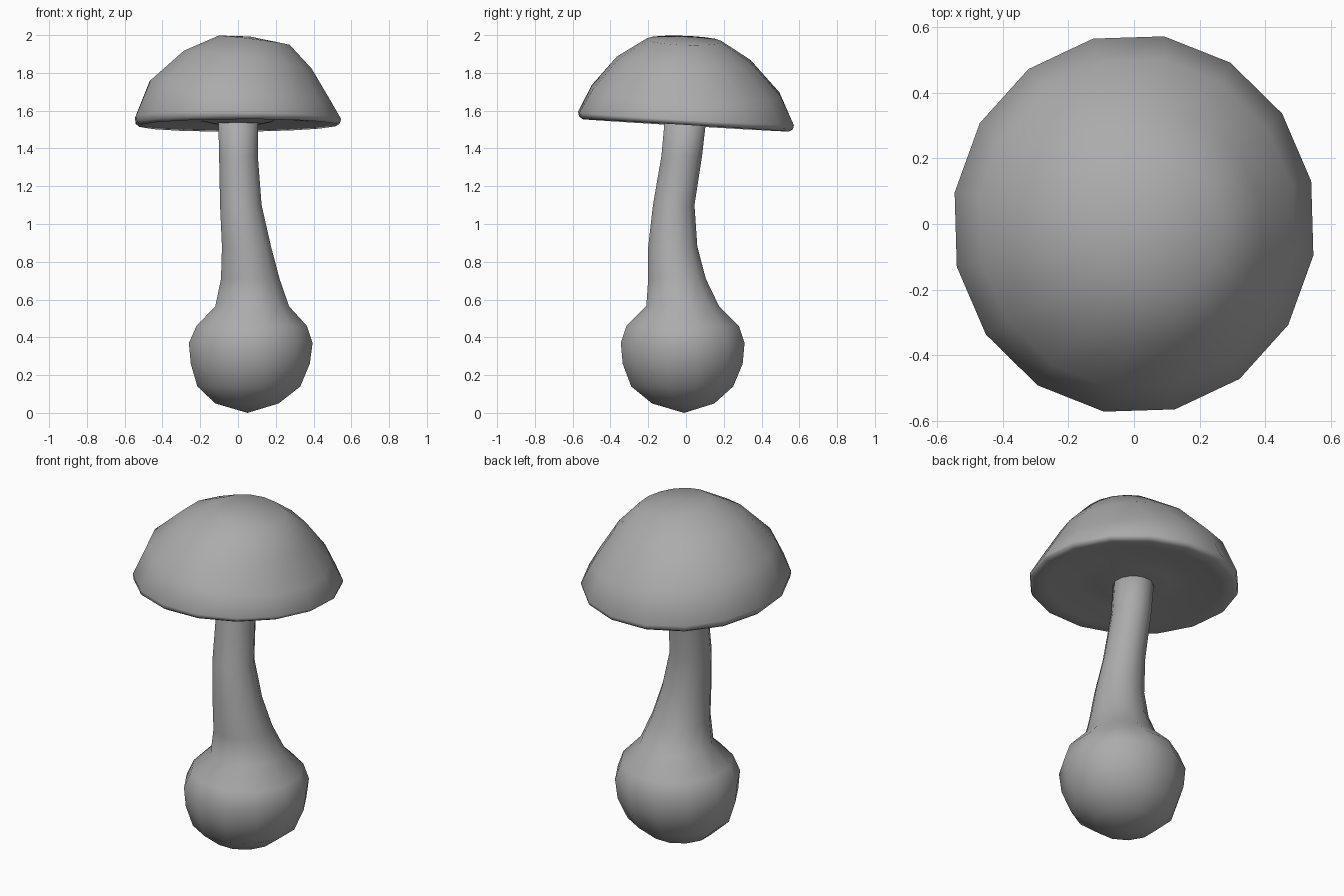
import bpy
import bmesh
from math import sin, cos, pi, radians

cube = bpy.data.objects.get("Cube")
if cube:
    bpy.data.objects.remove(cube, do_unlink=True)

grey = bpy.data.materials.new("mid grey")
grey.use_nodes = True
colour = (0.41, 0.41, 0.41, 1)
grey.diffuse_color = colour
grey.node_tree.nodes["Principled BSDF"].inputs["Base Color"].default_value = colour


def ring(bm, sides, turn, cx, cy, z, rx, ry, slope_x=0, slope_y=0):
    """One tilted elliptical loop of vertices."""
    loop = []
    for i in range(sides):
        a = turn + 2 * pi * i / sides
        dx, dy = rx * cos(a), ry * sin(a)
        loop.append(bm.verts.new((cx + dx, cy + dy, z + slope_x * dx + slope_y * dy)))
    return loop


def skin(name, bm, loops, bottom, top):
    """Bridge the loops from bottom to top and close both ends with a fan."""
    n = len(loops[0])
    low, high = bm.verts.new(bottom), bm.verts.new(top)
    for i in range(n):
        j = (i + 1) % n
        for a, b in zip(loops, loops[1:]):
            bm.faces.new((a[i], a[j], b[j], b[i]))
        bm.faces.new((low, loops[0][j], loops[0][i]))
        bm.faces.new((high, loops[-1][i], loops[-1][j]))
    bmesh.ops.recalc_face_normals(bm, faces=bm.faces[:])
    for f in bm.faces:
        f.smooth = True
    mesh = bpy.data.meshes.new(name)
    bm.to_mesh(mesh)
    bm.free()
    mesh.materials.append(grey)
    obj = bpy.data.objects.new(name, mesh)
    bpy.context.collection.objects.link(obj)


# Leaning stem with a round bulb: height, x extent, y extent
stem_rows = [
    (0.05, -0.12, 0.215, -0.18, 0.15),
    (0.14, -0.215, 0.33, -0.29, 0.25),
    (0.26, -0.25, 0.38, -0.335, 0.30),
    (0.37, -0.26, 0.395, -0.345, 0.31),
    (0.46, -0.22, 0.365, -0.315, 0.28),
    (0.565, -0.12, 0.27, -0.21, 0.175),
    (0.71, -0.09, 0.22, -0.20, 0.105),
    (0.88, -0.085, 0.175, -0.20, 0.06),
    (1.10, -0.095, 0.125, -0.175, 0.045),
    (1.36, -0.10, 0.105, -0.13, 0.085),
    (1.58, -0.105, 0.105, -0.11, 0.11),
]
turn = radians(15)
bm = bmesh.new()
loops = [ring(bm, 12, turn, (x0 + x1) / 2, (y0 + y1) / 2, z,
              (x1 - x0) / 2 / cos(turn), (y1 - y0) / 2 / cos(turn))
         for z, x0, x1, y0, y1 in stem_rows]
skin("stem_with_bulb", bm, loops, (0.05, -0.01, 0), (0, 0, 1.62))

# Tilted cap, from the hollow underside over the lip to the crown:
# centre x, centre y, height, radius, slope x, slope y
cap_rows = [
    (0.0, 0.0, 1.53, 0.13, 0.0, -0.05),
    (0.0, 0.0, 1.545, 0.20, 0.0, -0.05),
    (0.0, 0.0, 1.545, 0.30, 0.0, -0.05),
    (0.0, 0.0, 1.53, 0.47, 0.0, -0.06),
    (0.0, 0.0, 1.522, 0.54, 0.005, -0.06),
    (0.0, 0.0, 1.535, 0.56, 0.0, -0.06),
    (0.0, 0.0, 1.558, 0.565, -0.015, -0.06),
    (0.01, 0.0, 1.705, 0.495, -0.11, -0.04),
    (0.05, -0.01, 1.868, 0.352, -0.14, -0.03),
    (0.085, -0.01, 1.972, 0.195, -0.13, -0.035),
]
bm = bmesh.new()
loops = [ring(bm, 16, radians(13), cx, cy, z, r * 0.98, r * 1.025, sx, sy)
         for cx, cy, z, r, sx, sy in cap_rows]
skin("cap", bm, loops, (0, 0, 1.56), (0.06, -0.02, 1.993))
